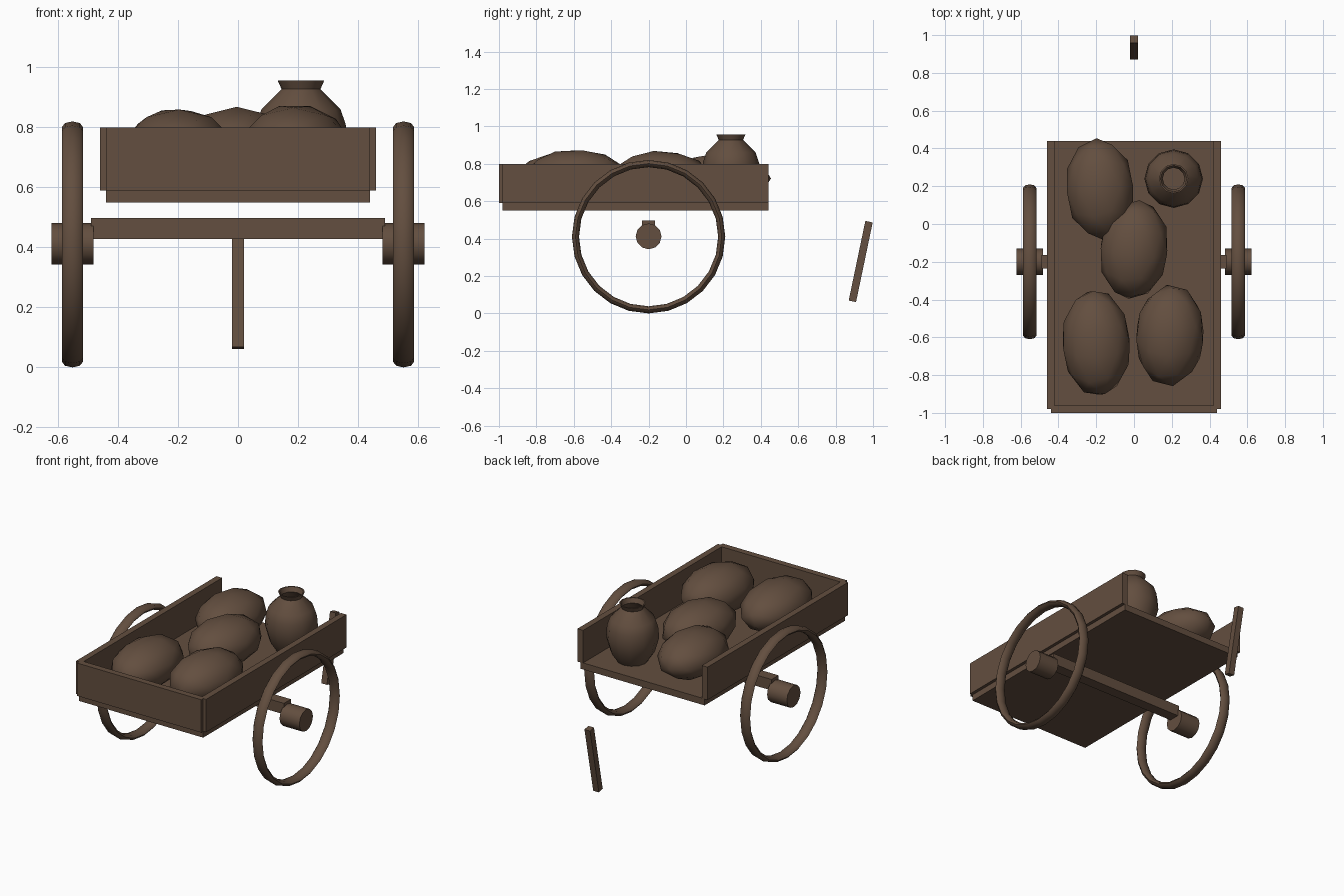
import bpy, math
from mathutils import Matrix

if "Cube" in bpy.data.objects:
    bpy.data.objects.remove(bpy.data.objects["Cube"])

wood = bpy.data.materials.new("brown")
wood.use_nodes = True
BROWN = (0.125, 0.077, 0.05, 1)
wood.diffuse_color = BROWN
wood.node_tree.nodes["Principled BSDF"].inputs["Base Color"].default_value = BROWN


def finish(name, angle=None):
    ob = bpy.context.object
    ob.name = name
    ob.data.materials.append(wood)
    if angle:
        bpy.ops.object.transform_apply(location=False, rotation=True, scale=True)
        bpy.ops.object.shade_smooth_by_angle(angle=math.radians(angle))
    return ob


def box(name, x, y, z, tilt=0):
    """Box from (min, max) ranges, tilted about x."""
    mid = [(a + b) / 2 for a, b in (x, y, z)]
    bpy.ops.mesh.primitive_cube_add(size=1, location=mid, rotation=(tilt, 0, 0))
    bpy.context.object.scale = [b - a for a, b in (x, y, z)]
    return finish(name)


# Cart bed, open at the back
box("bed_floor", (-0.44, 0.44), (-0.98, 0.44), (0.55, 0.592))
box("front_board", (-0.44, 0.44), (-1, -0.96), (0.59, 0.8))
for side, s in (("left", 1), ("right", -1)):
    box(side + "_board", sorted((s * 0.42, s * 0.46)), (-0.98, 0.44), (0.59, 0.8))

# Axle, hubs and rims
box("axle", (-0.49, 0.49), (-0.235, -0.165), (0.428, 0.498))
for side, s in (("left", 1), ("right", -1)):
    bpy.ops.mesh.primitive_cylinder_add(vertices=12, radius=0.069, depth=0.14,
                                        location=(s * 0.552, -0.2, 0.412),
                                        rotation=(0, math.pi / 2, 0))
    finish(side + "_hub", 40)
    bpy.ops.mesh.primitive_torus_add(major_segments=24, minor_segments=8,
                                     major_radius=0.391, minor_radius=0.019,
                                     location=(s * 0.552, -0.2, 0.41),
                                     rotation=(0, math.pi / 2, 0))
    bpy.context.object.scale = (1, 1, 1.85)
    finish(side + "_wheel_rim", 60)

# Loose prop leg behind the cart
box("prop_leg", (-0.02, 0.02), (0.914, 0.954), (0.06, 0.495), math.radians(-11.8))

# Sacks: (x, y, half length, top, turn)
sacks = [(-0.18, 0.185, 0.27, 0.858, 4), (0.0, -0.135, 0.265, 0.87, -6),
         (-0.2, -0.63, 0.285, 0.865, 3), (0.19, -0.59, 0.272, 0.878, -3)]
for i, (x, y, length, top, turn) in enumerate(sacks):
    half = (top - 0.585) / 2
    bpy.ops.mesh.primitive_ico_sphere_add(subdivisions=2, radius=1)
    ob = bpy.context.object
    ob.data.transform(Matrix.Rotation(math.radians(90 + 8 * i), 4, 'X'))
    ob.data.transform(Matrix.Diagonal((0.185, length, half, 1)))
    ob.location = (x, y, top - half)
    ob.rotation_euler.z = math.radians(turn)
    finish("sack_%d" % (i + 1), 60)

# Hollow clay pot turned from a profile
profile = [(0, 0.59), (0.09, 0.59), (0.13, 0.65), (0.155, 0.74), (0.149, 0.81),
           (0.132, 0.86), (0.065, 0.928), (0.078, 0.957), (0.07, 0.957),
           (0.058, 0.928), (0.122, 0.855), (0.143, 0.74), (0.08, 0.61), (0, 0.61)]
SIDES = 12
verts, faces = [], []
for r, z in profile:
    for k in range(SIDES):
        a = math.tau * k / SIDES
        verts.append((r * math.cos(a), r * math.sin(a), z))
for i in range(len(profile) - 1):
    for k in range(SIDES):
        n = (k + 1) % SIDES
        faces.append((i * SIDES + k, i * SIDES + n, (i + 1) * SIDES + n, (i + 1) * SIDES + k))
mesh = bpy.data.meshes.new("pot")
mesh.from_pydata(verts, [], faces)
pot = bpy.data.objects.new("pot", mesh)
bpy.context.collection.objects.link(pot)
pot.location = (0.21, 0.24, 0)
bpy.ops.object.select_all(action='DESELECT')
pot.select_set(True)
bpy.context.view_layer.objects.active = pot
bpy.ops.object.mode_set(mode='EDIT')
bpy.ops.mesh.select_all(action='SELECT')
bpy.ops.mesh.remove_doubles(threshold=0.0005)
bpy.ops.mesh.normals_make_consistent(inside=False)
bpy.ops.object.mode_set(mode='OBJECT')
finish("pot", 50)
